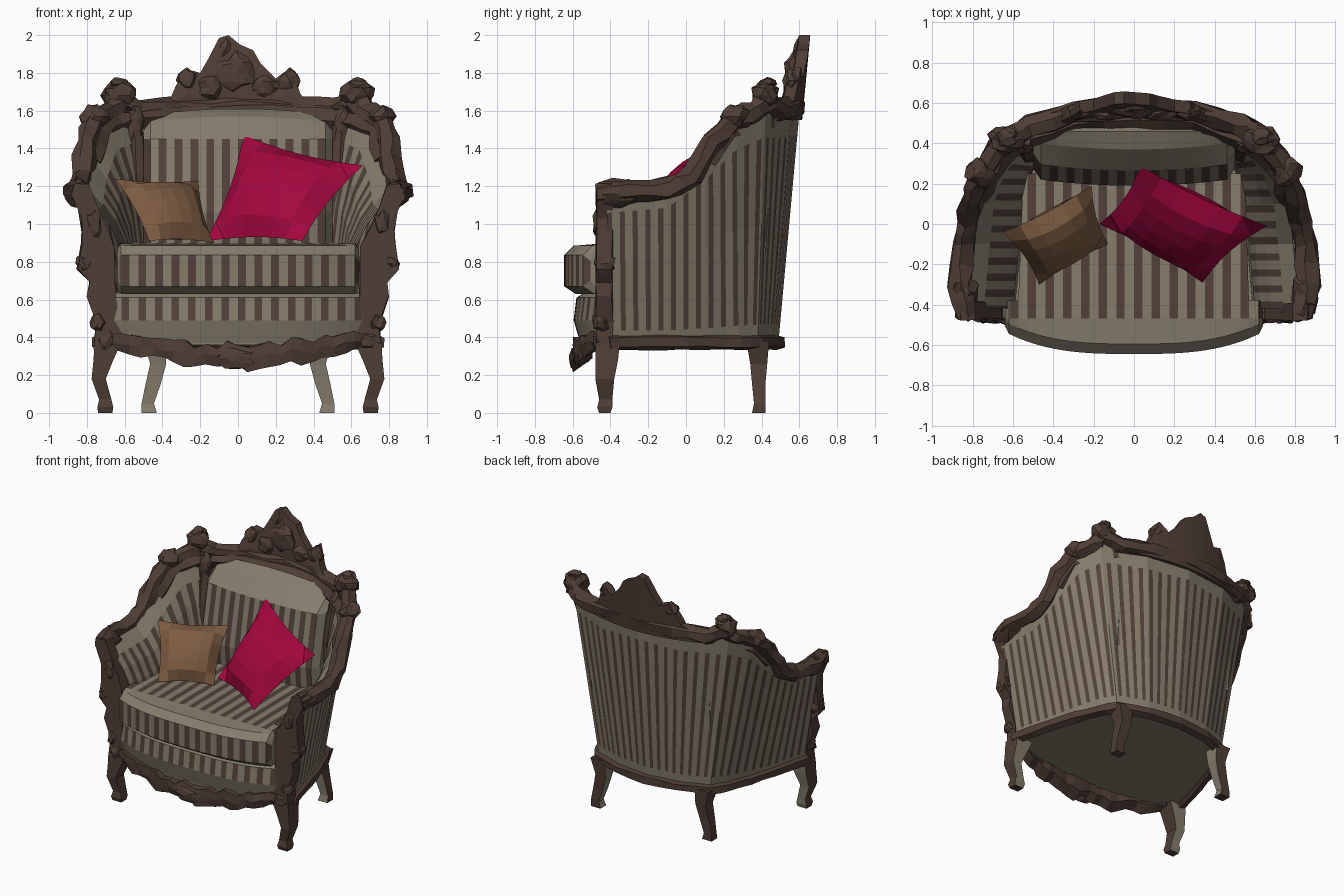
import bpy, bmesh, math, random
from mathutils import Vector as V

if "Cube" in bpy.data.objects:
    bpy.data.objects.remove(bpy.data.objects["Cube"])

random.seed(4)


def material(name, rgb):
    m = bpy.data.materials.new(name)
    m.diffuse_color = (*rgb, 1)
    m.use_nodes = True
    m.node_tree.nodes["Principled BSDF"].inputs["Base Color"].default_value = m.diffuse_color
    return m


FABRIC = material("olive grey fabric", (0.235, 0.203, 0.152))
STRIPE = material("brown stripe", (0.085, 0.052, 0.042))
WOOD = material("dark carved wood", (0.078, 0.047, 0.037))
RED = material("crimson cloth", (0.37, 0.002, 0.048))
TAN = material("tan cloth", (0.205, 0.105, 0.053))


def finish(name, bm, mats):
    bmesh.ops.recalc_face_normals(bm, faces=bm.faces[:])
    me = bpy.data.meshes.new(name)
    bm.to_mesh(me)
    bm.free()
    for m in mats:
        me.materials.append(m)
    ob = bpy.data.objects.new(name, me)
    bpy.context.collection.objects.link(ob)
    return ob


def loft(name, secs, mats, rule=None, closed=True, jit=0.0):
    """Skin a list of sections; rule(i, j) picks the material of a quad."""
    bm = bmesh.new()
    rings = [[bm.verts.new(V(p) + V([random.uniform(-jit, jit) for _ in range(3)]))
              for p in s] for s in secs]
    n = len(rings[0])
    for i in range(len(rings) - 1):
        for j in range(n if closed else n - 1):
            k = (j + 1) % n
            f = bm.faces.new((rings[i][j], rings[i][k], rings[i + 1][k], rings[i + 1][j]))
            f.material_index = rule(i, j) if rule else 0
    if closed:
        bm.faces.new(rings[0])
        bm.faces.new(rings[-1])
    return finish(name, bm, mats)


def sweep(name, pts, radii, sides=6, jit=0.0):
    """Tube of varying radius along a path."""
    pts = [V(p) for p in pts]
    secs = []
    for i, p in enumerate(pts):
        t = (pts[min(i + 1, len(pts) - 1)] - pts[max(i - 1, 0)]).normalized()
        u = t.cross(V((0, 0, 1)) if abs(t.z) < 0.9 else V((0, 1, 0))).normalized()
        v = u.cross(t)
        r = radii[i] if isinstance(radii, list) else radii
        secs.append([p + r * (math.cos(a) * u + math.sin(a) * v)
                     for a in (math.tau * (k + 0.5) / sides for k in range(sides))])
    return loft(name, secs, [WOOD], jit=jit)


def subdivide(pts, n):
    out = [V(a).lerp(V(b), k / n) for a, b in zip(pts, pts[1:]) for k in range(n)]
    return out + [V(pts[-1])]


def mirrored(pts, signs=(-1, 1, 1)):
    """Half path ending on the centre line -> full path."""
    return pts + [tuple(a * s for a, s in zip(p, signs)) for p in reversed(pts[:-1])]


def cuts(a, b, period, width, extra=()):
    """Stations at every stripe edge, and the stripe test per column."""
    s = {round(a, 4), round(b, 4)} | {round(e, 4) for e in extra if a < e < b}
    for k in range(int(a / period) - 2, int(b / period) + 2):
        for e in (k * period, k * period + width):
            if a < e < b:
                s.add(round(e, 4))
    s = sorted(s)
    return s, [((p + q) / 2) % period < width for p, q in zip(s, s[1:])]


def wall(name, half, z0, fracs, power, rows, period, width):
    """Striped upholstered wall; half = (bottom x, y, top x, y, z)."""
    path = mirrored(half, (-1, 1, -1, 1, 1))
    mids = [V(((p[0] + p[2]) / 2, (p[1] + p[3]) / 2)) for p in path]
    d = [0]
    for a, b in zip(mids, mids[1:]):
        d.append(d[-1] + (b - a).length)
    st, on = cuts(0, d[-1], period, width, d)
    secs = []
    for s in st:
        i = max(k for k in range(len(d) - 1) if d[k] <= s + 1e-3)
        t = (s - d[i]) / (d[i + 1] - d[i])
        bx, by, tx, ty, tz = [a + (b - a) * t for a, b in zip(path[i], path[i + 1])]
        secs.append([(bx + (tx - bx) * f ** power, by + (ty - by) * f ** power,
                      z0 + (tz - z0) * f) for f in fracs])
    return loft(name, secs, [FABRIC, STRIPE], lambda i, j: int(on[i] and j in rows), False)


# Outer shell and inner lining
outer = [(.74, -.41, .86, -.42, 1.16), (.66, -.1, .835, -.1, 1.19), (.60, .1, .815, .1, 1.36),
         (.53, .28, .76, .27, 1.55), (.47, .38, .66, .42, 1.62), (.25, .46, .35, .56, 1.62),
         (0, .49, 0, .605, 1.64)]
wall("outer_shell", outer, .38, [0, .07, .5, .87, 1], 1, (1, 2), .068, .027)
inner = [(.59, -.42, .82, -.42, 1.15), (.56, -.1, .79, -.1, 1.18), (.54, .1, .77, .1, 1.34),
         (.52, .25, .70, .25, 1.52), (.45, .37, .55, .42, 1.58), (0, .41, 0, .54, 1.6)]
wall("inner_lining", inner, .62, [0, .3, .5, .7, .86, 1], 2.6, (1, 2, 3), .08, .036)

# Wooden rails: base, top, and the lower band inside the wings
base = mirrored([(p[0], p[1], .375) for p in outer])
sweep("base_rail", subdivide(base, 2), .042, 5, .004)
top = [(.83, -.45, 1.17), (.865, -.3, 1.18), (.85, -.1, 1.185), (.825, .03, 1.25), (.80, .14, 1.43),
       (.76, .25, 1.55), (.68, .37, 1.60), (.62, .43, 1.65), (.52, .49, 1.6), (.3, .55, 1.61), (0, .58, 1.62)]
sweep("top_rail", subdivide(mirrored(top), 2), .06, 6, .014)
band = [(.77, .12, 1.33), (.73, .23, 1.48), (.64, .35, 1.53), (.54, .42, 1.55), (.3, .51, 1.57), (0, .54, 1.59)]
sweep("inner_band", subdivide(mirrored(band), 2), .05, 5, .012)


def front_y(x):
    return -.59 + .12 * abs(x / .66) ** 3


# Underside board
board = [(p[0], p[1], .36) for p in base] + [(x / 10, front_y(x / 10) + .03, .36) for x in range(-6, 7)]
loft("underside", [board, [(x, y, z + .03) for x, y, z in board]], [FABRIC])

# Front apron with striped upper band
bends = [k * .11 for k in range(-6, 7)]
xs, on_a = cuts(-.66, .66, .088, .04, bends)
loft("front_apron", [[(x, -.1, .37), (x, front_y(x) + .03, .37), (x, front_y(x) - .005, .49),
                      (x, front_y(x) + .01, .61), (x, front_y(x) + .05, .635), (x, -.1, .64)]
                     for x in xs], [FABRIC, STRIPE], lambda i, j: int(on_a[i] and j == 2))

# Carved rim under the apron
rim = []
for k in range(25):
    x = -.68 + 1.36 * k / 24
    zb = .235 + .11 * (x / .66) ** 2 + random.uniform(-.02, .02)
    zt = .365 + .06 * (x / .66) ** 2 + random.uniform(-.02, .02)
    y = front_y(x)
    rim.append([(x, y + .07, zb + .04), (x, y, zb), (x, y - .015, (zb + zt) / 2),
                (x, y - .01, zt), (x, y + .07, zt)])
loft("carved_front_rim", rim, [WOOD], jit=.01)

# Seat cushion
xs, on_s = cuts(-.64, .64, .088, .042, bends + [-.62, .62])


def seat_section(x):
    y, e = front_y(x) - .055, .03 if abs(x) > .63 else 0
    yb = .25 if abs(x) < .56 else -.38
    return [(x, yb, .64 + e), (x, y + .06, .63 + e), (x, y + e, .67 + e), (x, y + e, .835 - e),
            (x, y + .05, .885 - e), (x, -.47, .895 - e), (x, yb, .90 - e)]


loft("seat_cushion", [seat_section(x) for x in xs], [FABRIC, STRIPE],
     lambda i, j: int(on_s[i] and j in (2, 5)))

# Back cushion
xs, on_b = cuts(-.5, .5, .084, .042, [-.46, -.25, 0, .25, .46])


def back_section(x):
    e = .05 if abs(x) > .49 else 0
    b = .035 * (x / .5) ** 2
    return [(x, .21 + b + e, .85), (x, .19 + b + e, 1.06), (x, .265 + b + e, 1.45),
            (x, .37 + b, 1.57 - b - e), (x, .46, 1.61 - b - e), (x, .50 - b, 1.55 - e), (x, .42, .85)]


loft("back_cushion", [back_section(x) for x in xs], [FABRIC, STRIPE],
     lambda i, j: int(on_b[i] and j in (0, 1)))

# Crest with its stepped silhouette
crest = [(-.56, 1.63), (-.45, 1.64), (-.36, 1.66), (-.33, 1.73), (-.27, 1.82), (-.2, 1.80), (-.16, 1.87),
         (-.1, 1.985), (-.05, 2.0), (.01, 1.95), (.08, 1.92), (.12, 1.85), (.2, 1.77), (.28, 1.83),
         (.33, 1.69), (.36, 1.65), (.45, 1.64), (.56, 1.62)]
secs = []
for x, zt in crest:
    y = .615 - .4 * x * x
    lean = .11 * (zt - 1.6)
    zm = (1.55 + zt) / 2
    secs.append([(x, y - .07, 1.55), (x, y - .08 + lean / 2, zm), (x, y - .06 + lean, zt),
                 (x, y + lean, zt), (x, y, 1.55)])
loft("crest", secs, [WOOD])


# Faceted carved lumps
def lump(name, c, r):
    bm = bmesh.new()
    bmesh.ops.create_icosphere(bm, subdivisions=2, radius=1)
    for v in bm.verts:
        k = random.uniform(.7, 1.1)
        v.co = V([c[a] + r[a] * v.co[a] * k for a in range(3)])
    finish(name, bm, [WOOD])


lump("crest_carving", (-.01, .57, 1.80), (.12, .055, .11))
lump("crest_finial", (-.07, .61, 1.92), (.06, .04, .07))
lump("rim_carving", (0, -.595, .29), (.12, .03, .06))

# Parts repeated on both sides
LEG_F = [(.37, .62, .76, -.48, -.35), (.28, .66, .765, -.48, -.36), (.18, .70, .775, -.48, -.38),
         (.07, .67, .735, -.46, -.39), (.03, .66, .745, -.47, -.39), (0, .665, .74, -.46, -.40)]
LEG_B = [(.38, .38, .50, .32, .44), (.26, .38, .465, .34, .43), (.15, .41, .49, .35, .42),
         (.05, .445, .51, .36, .42), (0, .43, .51, .35, .42)]
ARM = [(.62, .34), (.76, .34), (.75, .48), (.80, .62), (.79, .69), (.85, .76), (.83, .9), (.83, 1.03),
       (.88, 1.15), (.86, 1.22), (.79, 1.21), (.74, 1.08), (.69, .96), (.65, .88), (.645, .6), (.6, .42)]
LUMPS = [("crest_scroll", (.27, .56, 1.76), (.06, .05, .07)), ("crest_leaf", (.15, .56, 1.72), (.08, .05, .07)),
         ("ear", (.63, .42, 1.68), (.10, .08, .08)), ("ear_tip", (.63, .43, 1.74), (.06, .05, .04)),
         ("wing_shoulder", (.76, .26, 1.57), (.08, .08, .07)), ("wing_carving", (.55, .39, 1.5), (.06, .05, .13)),
         ("arm_scroll", (.85, -.34, 1.16), (.075, .12, .085)), ("arm_knob", (.81, -.43, .79), (.05, .06, .06)),
         ("post_leaf", (.74, -.45, .48), (.045, .05, .06)), ("post_foot", (.69, -.45, .38), (.07, .05, .06)),
         ("arm_leaf", (.76, -.45, 1.0), (.05, .05, .09))]
for s, side in ((1, "right"), (-1, "left")):
    for name, leg, cloth in (("front_leg", LEG_F, (2,)), ("back_leg", LEG_B, (0, 3))):
        loft(f"{name}_{side}", [[(s * a, c, z), (s * b, c, z), (s * b, d, z), (s * a, d, z)]
                                for z, a, b, c, d in leg], [WOOD, FABRIC],
             lambda i, j, cloth=cloth: int(j in cloth))
    loft(f"arm_front_{side}", [[(s * x, y, z) for x, z in ARM] for y in (-.475, -.39)], [WOOD], jit=.006)
    sweep(f"wing_post_{side}", [(s * .52, .33, .95), (s * .53, .35, 1.25), (s * .55, .42, 1.6)],
          [.03, .045, .05], 6, .008)
    for name, c, r in LUMPS:
        lump(f"{name}_{side}", (s * c[0], c[1], c[2]), r)


# Throw pillows: puffed quads with pinched edges
def pillow(name, corners, puff, mat, n=6):
    a, b, c, d = [V(p) for p in corners]
    nor = (c - a).cross(d - b).normalized()
    mid = (a + b + c + d) / 4
    bm = bmesh.new()
    for sgn in (1, -1):
        g = []
        for i in range(n + 1):
            for j in range(n + 1):
                u, w = i / n, j / n
                p = a.lerp(b, u).lerp(d.lerp(c, u), w)
                eu, ew = 1 - (2 * u - 1) ** 2, 1 - (2 * w - 1) ** 2
                p = p.lerp(mid, .09 * max(eu * (1 - ew), ew * (1 - eu)))
                g.append(bm.verts.new(p + nor * sgn * puff * (eu * ew) ** .6))
        for i in range(n):
            for j in range(n):
                k = i * (n + 1) + j
                bm.faces.new((g[k], g[k + 1], g[k + n + 2], g[k + n + 1]))
    bmesh.ops.remove_doubles(bm, verts=bm.verts[:], dist=1e-4)
    finish(name, bm, [mat])


pillow("red_pillow", [(.03, .29, 1.47), (.66, -.01, 1.31), (.34, -.29, .91), (-.17, 0, .91)], .12, RED)
pillow("tan_pillow", [(-.21, .19, 1.23), (-.65, -.04, 1.24), (-.47, -.30, .91), (-.13, -.1, .90)], .10, TAN)
